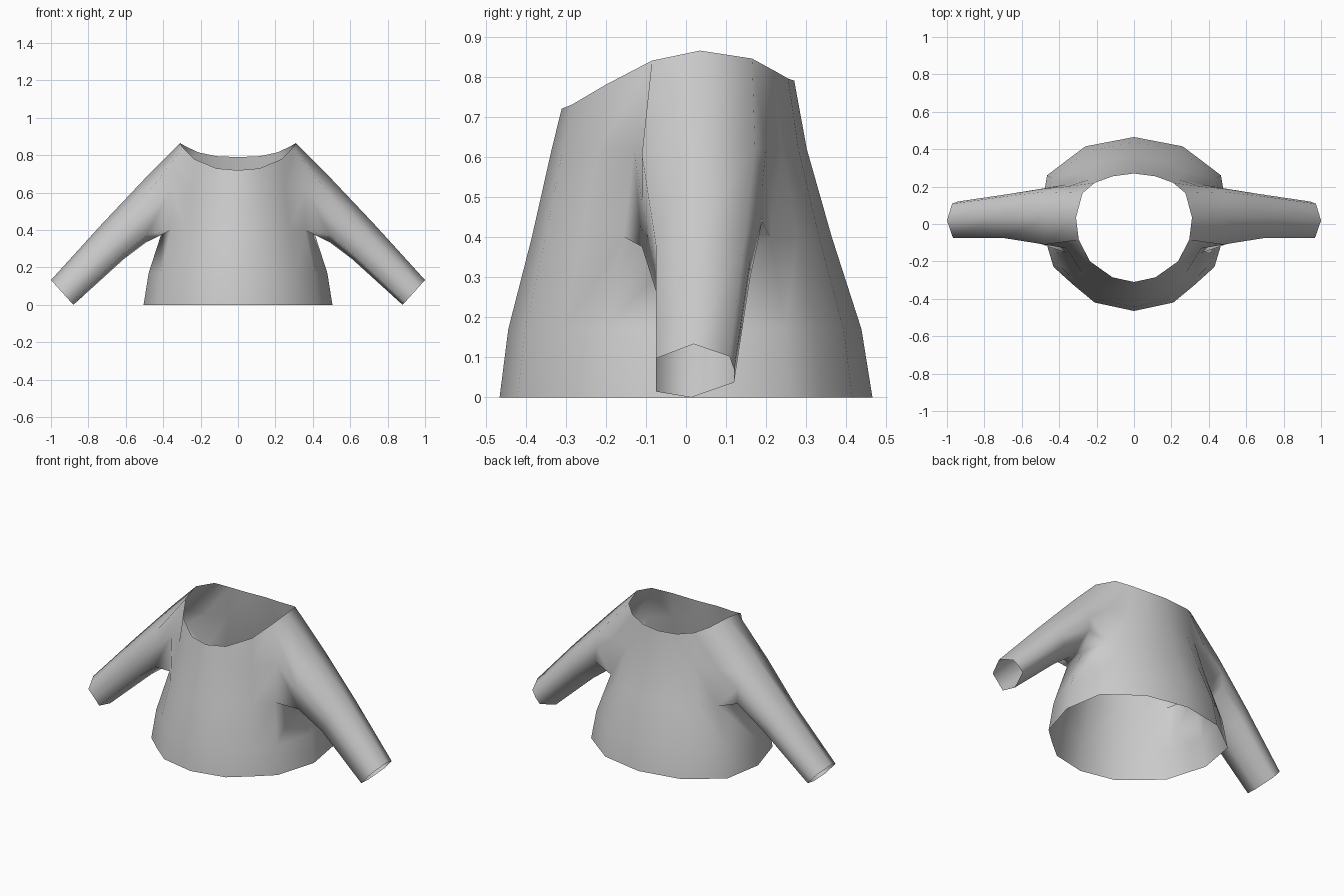
import bpy
import bmesh
from mathutils import Vector

cube = bpy.data.objects.get("Cube")
if cube:
    bpy.data.objects.remove(cube, do_unlink=True)

# One grey cloth
cloth = bpy.data.materials.new("grey cloth")
cloth.use_nodes = True
color = (0.6, 0.6, 0.6, 1)
cloth.diffuse_color = color
cloth.node_tree.nodes["Principled BSDF"].inputs["Base Color"].default_value = color

# Half outlines, from centre front round the left side to centre back
neck = [(0, -.31, .72), (.115, -.285, .73), (.235, -.2, .78),
        (.295, -.085, .84), (.31, .035, .865), (.275, .165, .845),
        (.21, .22, .815), (.115, .255, .795), (0, .27, .79)]
hem = [(0, -.465), (.21, -.42), (.325, -.325), (.43, -.23), (.505, .02),
       (.465, .26), (.36, .34), (.26, .415), (0, .465)]
# Height and flare of each body row below the neck
rows = [(0, 1), (.17, .86), (.4, .48), (.62, .16)]
# Sleeve stations: top x, z; bottom x, z; front y, back y
stations = [((.47, .705), (.49, .335), -.11, .19),
            ((.73, .43), (.61, .245), -.075, .16),
            ((1, .133), (.88, 0), -.075, .12)]
# Sleeve section: share of the depth and share of the height
section = [(0, .11), (.45, 0), (1, .28), (1, .52), (.94, .77),
           (.48, 1), (0, .73), (0, .42)]
front_col, side_col, back_col = 3, 4, 5


def bridge(bm, lower, upper, closed=False, skip=()):
    """Join two rows of vertices with quads."""
    n = len(lower)
    for i in range(n if closed else n - 1):
        if i not in skip:
            j = (i + 1) % n
            bm.faces.new((lower[i], lower[j], upper[j], upper[i]))


bm = bmesh.new()

# Body, with a gap left for the armhole
grid = []
for z, flare in rows:
    ring = []
    for n, h in zip(neck, hem):
        p = Vector(n[:2]).lerp(Vector(h), flare)
        ring.append(bm.verts.new((p.x, p.y, z)))
    grid.append(ring)
grid.append([bm.verts.new(p) for p in neck])
armpit, chest, collar = grid[2:]
for col, y in ((front_col, -.13), (back_col, .2)):
    chest[col].co.x = .36
    chest[col].co.y = y
for i in range(len(grid) - 1):
    gap = (front_col, side_col) if i >= 2 else ()
    bridge(bm, grid[i], grid[i + 1], skip=gap)

# Sleeve, grown out of the armhole
bm.verts.remove(chest[side_col])
loop = armpit[front_col:back_col + 1] + [chest[back_col]]
loop += [collar[back_col], collar[side_col], collar[front_col], chest[front_col]]
for top, bottom, front, back in stations:
    ring = []
    for depth, height in section:
        x, z = Vector(bottom).lerp(Vector(top), height)
        ring.append(bm.verts.new((x, front + (back - front) * depth, z)))
    bridge(bm, loop, ring, closed=True)
    loop = ring

for face in bm.faces:
    face.smooth = True
mesh = bpy.data.meshes.new("sweater")
bm.to_mesh(mesh)
bm.free()
mesh.materials.append(cloth)
sweater = bpy.data.objects.new("sweater", mesh)
bpy.context.collection.objects.link(sweater)

# Right half
mirror = sweater.modifiers.new("mirror", 'MIRROR')
mirror.use_clip = True
